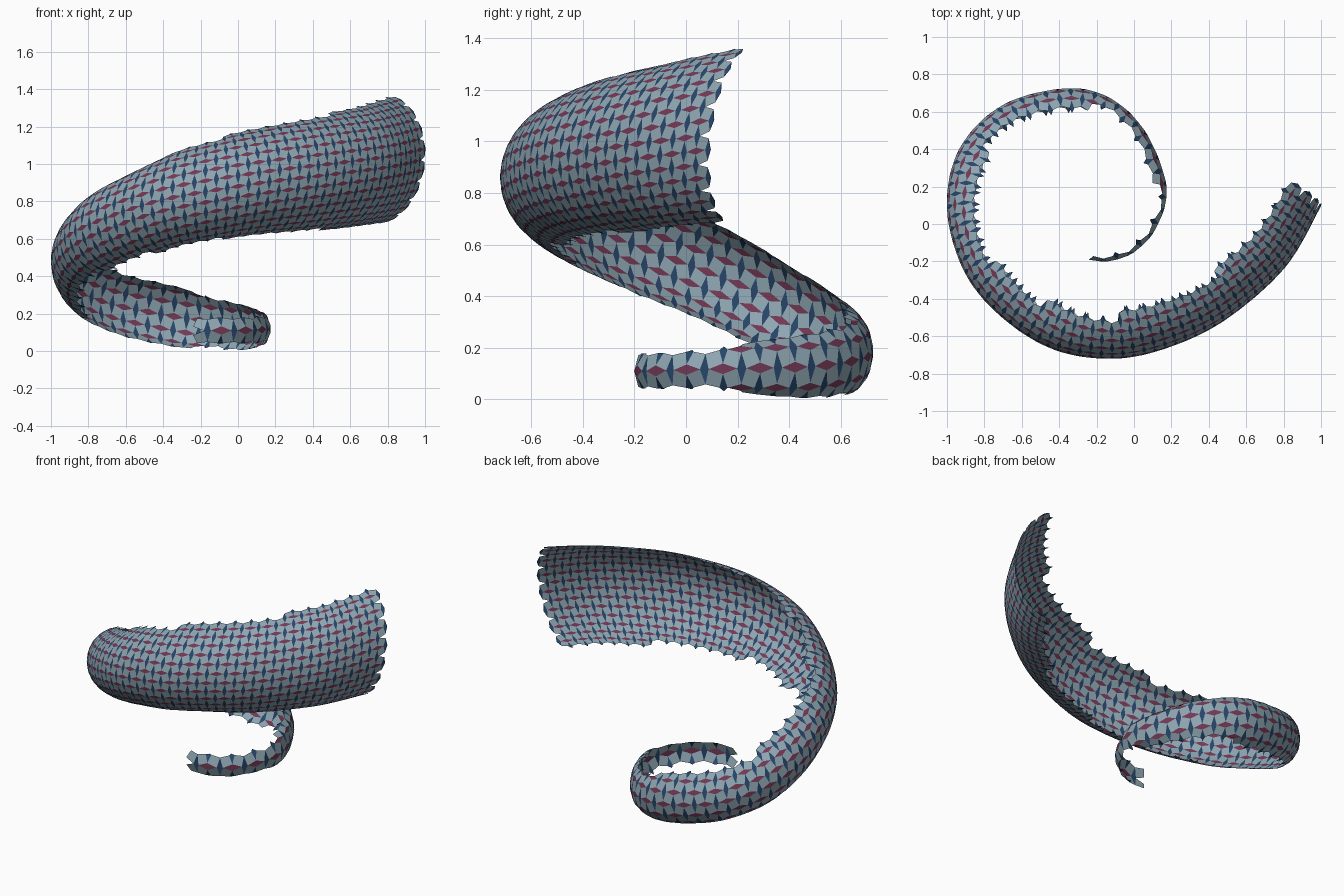
import bpy, math
from mathutils import Vector

if "Cube" in bpy.data.objects:
    bpy.data.objects.remove(bpy.data.objects["Cube"])

# Spiral sections: outer x, outer y, centre z, half height, inward depth, lean of the top towards the tip
SECTIONS = [
    (0.997, 0.09, 1.025, .34, .22, -.045), (0.81, -0.23, .985, .32, .23, -.04),
    (0.50, -0.505, .945, .305, .235, -.03), (0.20, -0.655, .91, .285, .235, -.015),
    (-0.10, -0.72, .865, .27, .23, 0), (-0.42, -0.675, .805, .25, .22, .01),
    (-0.70, -0.505, .715, .225, .19, .02), (-0.905, -0.26, .62, .205, .16, .03),
    (-1.0, 0.08, .495, .185, .14, .03), (-0.935, 0.40, .365, .175, .13, .03),
    (-0.705, 0.635, .26, .165, .12, .02), (-0.37, 0.725, .19, .16, .10, .01),
    (-0.13, 0.675, .155, .14, .075, 0), (0.06, 0.495, .128, .122, .055, 0),
    (0.173, 0.21, .12, .092, .045, 0), (0.135, 0.01, .115, .075, .04, 0),
    (0.03, -0.13, .11, .07, .03, 0), (-0.11, -0.197, .11, .068, .025, 0),
    (-0.24, -0.193, .108, .065, .02, 0)]
CELL_WIDE, CELL_TIP = 0.053, 0.077   # tile size at the wide end and at the tip
LONG, SHORT = 0.76, 0.24             # half diagonals of the diamonds, in tiles
TOOTH = 0.42                         # rim teeth length, in tiles
SWEEP = math.radians(78)

# Smooth path through the sections, measured by arc length
def spline(t):
    n = len(SECTIONS)
    i = max(0, min(n - 2, int(t)))
    f = t - i
    q = [SECTIONS[max(0, min(n - 1, k))] for k in (i - 1, i, i + 1, i + 2)]
    return [.5 * (2 * b + (c - a) * f + (2 * a - 5 * b + 4 * c - d) * f * f
                  + (3 * b - a - 3 * c + d) * f ** 3) for a, b, c, d in zip(*q)]

RES = 40
dense = [spline(k / RES) for k in range((len(SECTIONS) - 1) * RES + 1)]
length = [0.0]
for a, b in zip(dense, dense[1:]):
    length.append(length[-1] + math.dist(a[:3], b[:3]))
TOTAL = length[-1]
GROW = math.log(CELL_TIP / CELL_WIDE)
COUNT = round(TOTAL * GROW / (CELL_TIP - CELL_WIDE))

def cell_size(u):
    return CELL_WIDE * math.exp(GROW * u / COUNT)

def path_length(u):
    return TOTAL * (math.exp(GROW * u / COUNT) - 1) / (math.exp(GROW) - 1)

def frame(u):
    """Section values, tangent, inward direction and overshoot at tile coordinate u."""
    s = min(max(path_length(u), 0), TOTAL)
    k = 0
    while k < len(length) - 2 and length[k + 1] < s:
        k += 1
    f = (s - length[k]) / (length[k + 1] - length[k])
    sec = [a + (b - a) * f for a, b in zip(dense[k], dense[k + 1])]
    k0, k1 = max(0, k - 8), min(len(dense) - 1, k + 9)
    tan = Vector((dense[k1][0] - dense[k0][0], dense[k1][1] - dense[k0][1], 0)).normalized()
    return sec, tan, Vector((tan.y, -tan.x, 0)), path_length(u) - s

def section_point(sec, tan, inward, over, ang):
    x, y, z, h, d, lean = sec
    side = math.sin(ang) / math.sin(SWEEP)
    return (Vector((x, y, z + h * side)) + tan * (over + lean * side)
            + inward * d * (1 - math.cos(ang)) / (1 - math.cos(SWEEP)))

def half_arc(fr):
    pts = [section_point(*fr, SWEEP * k / 12) for k in range(13)]
    return sum((b - a).length for a, b in zip(pts, pts[1:]))

cache = {}
def surface(u, v):
    key = round(u, 4)
    if key not in cache:
        fr = frame(u)
        cache[key] = (fr, half_arc(fr))
    fr, half = cache[key]
    return section_point(*fr, v * cell_size(u) / half * SWEEP)

# Tiles kept: strip narrows in whole-tile steps
cells = set()
for i in range(COUNT):
    n = max(1, round(half_arc(frame(i + .5)) / cell_size(i + .5)))
    cells.update((i, j) for j in range(-n, n))

verts, faces, colours, index = [], [], [], {}
def vert(u, v):
    key = (round(u, 3), round(v, 3))
    if key not in index:
        index[key] = len(verts)
        verts.append(surface(u, v))
    return index[key]

def reach(i, j):
    """Diamond half sizes along and across the strip."""
    return (LONG, SHORT) if (i + j) % 2 == 0 else (SHORT, LONG)

def add(points, colour):
    faces.append([vert(*p) for p in points])
    colours.append(colour)

# Rotated square tiles
for i, j in sorted(cells):
    a, b = reach(i, j)
    c, d = reach(i + 1, j + 1)
    add([(i + a, j), (i + 1, j + 1 - d), (i + 1 - c, j + 1), (i, j + b)], 0)

# Diamonds between tiles; cross diamonds form the teeth on the rim
corners = {(i + a, j + b) for i, j in cells for a in (0, 1) for b in (0, 1)}
for i, j in sorted(corners):
    ne, nw, sw, se = [(i + a, j + b) in cells for a, b in ((0, 0), (-1, 0), (-1, -1), (0, -1))]
    around = ne + nw + sw + se
    along = (i + j) % 2 == 0
    if around < 2 or (along and around < 3):
        continue
    a, b = reach(i, j)
    trim = lambda r, inside: r if inside else min(r, TOOTH)
    add([(i + trim(a, ne or se), j), (i, j + trim(b, ne or nw)),
         (i - trim(a, nw or sw), j), (i, j - trim(b, sw or se))], 1 if along else 2)

mesh = bpy.data.meshes.new("spiral_shell")
mesh.from_pydata(verts, [], faces)
for name, col in (("tile_blue", (.27, .38, .44, 1)), ("diamond_red", (.17, .04, .09, 1)),
                  ("diamond_navy", (.02, .06, .14, 1))):
    mat = bpy.data.materials.new(name)
    mat.diffuse_color = col
    mat.use_nodes = True
    mat.node_tree.nodes["Principled BSDF"].inputs["Base Color"].default_value = mat.diffuse_color
    mesh.materials.append(mat)
mesh.polygons.foreach_set("material_index", colours)
mesh.update()
shell = bpy.data.objects.new("spiral_shell", mesh)
bpy.context.collection.objects.link(shell)
